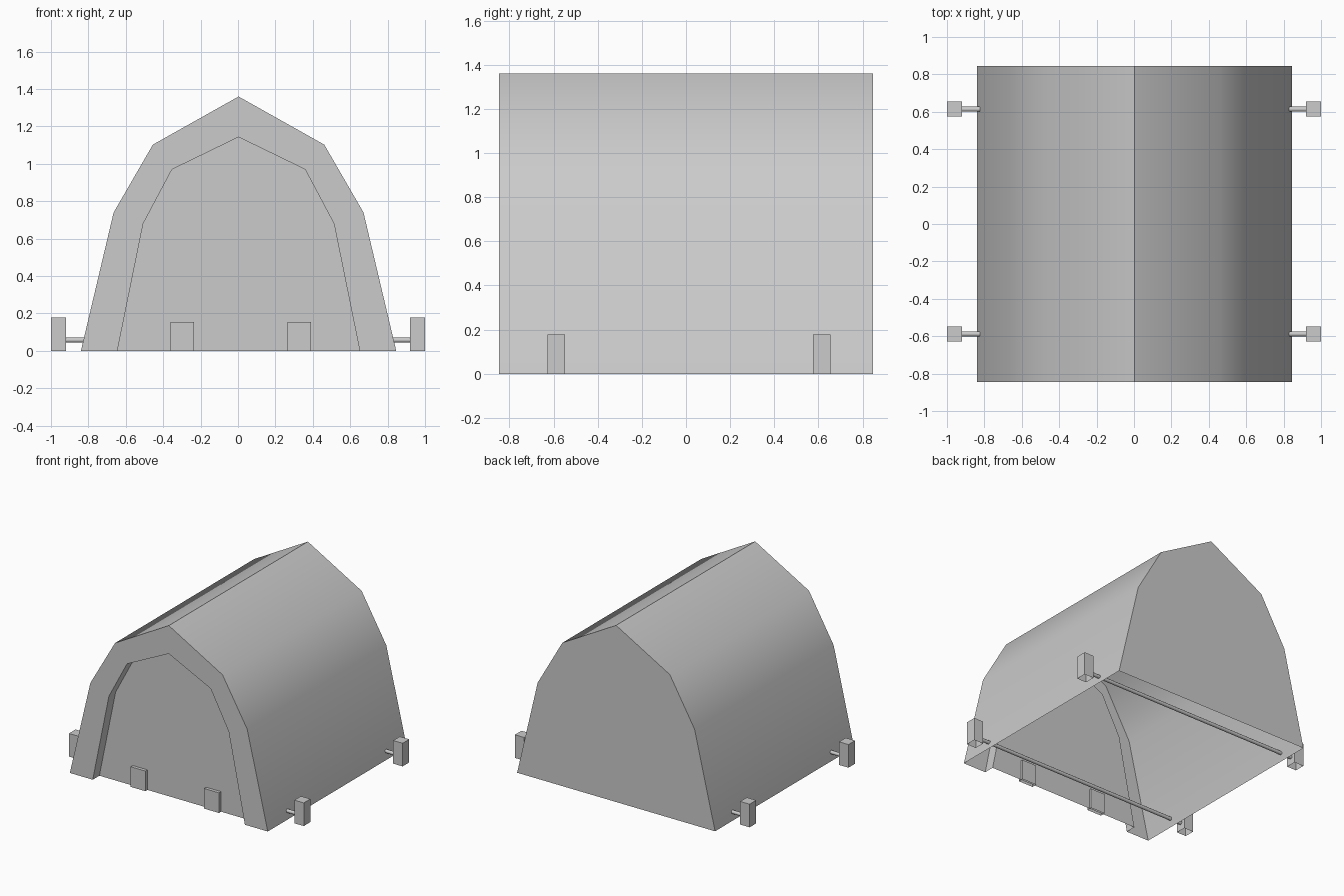
import bpy
import bmesh
import math
from mathutils import Matrix, Vector

cube = bpy.data.objects.get("Cube")
if cube:
    bpy.data.objects.remove(cube)

grey = bpy.data.materials.new("plain_grey")
grey.use_nodes = True
COLOUR = (0.6, 0.6, 0.6, 1)
grey.diffuse_color = COLOUR
grey.node_tree.nodes["Principled BSDF"].inputs["Base Color"].default_value = COLOUR

CENTRE = 0.003


def finish(bm, name, smooth=False):
    mesh = bpy.data.meshes.new(name)
    bm.to_mesh(mesh)
    bm.free()
    mesh.materials.append(grey)
    obj = bpy.data.objects.new(name, mesh)
    bpy.context.collection.objects.link(obj)
    if smooth:
        bpy.ops.object.select_all(action="DESELECT")
        obj.select_set(True)
        bpy.context.view_layer.objects.active = obj
        bpy.ops.object.shade_smooth_by_angle(angle=math.radians(35))
    return obj


def open_box(name, centre, size):
    """Box without its underside."""
    bm = bmesh.new()
    bmesh.ops.create_cube(bm, size=1, matrix=Matrix.Translation(centre) @ Matrix.Diagonal((*size, 1)))
    bm.normal_update()
    under = [f for f in bm.faces if f.normal.z < -0.9]
    bmesh.ops.delete(bm, geom=under, context="FACES_ONLY")
    return finish(bm, name)


def ring(bm, half, y):
    """Arched outline from left foot over the ridge to the right foot."""
    points = [(-x, z) for x, z in half] + [(x, z) for x, z in reversed(half[:-1])]
    return [bm.verts.new((CENTRE + x, y, z)) for x, z in points]


# Hollow arched shell, open underneath, with a recessed front panel
outer = [(0.843, 0), (0.668, 0.74), (0.458, 1.103), (0, 1.36)]
inner = [(0.648, 0), (0.51, 0.68), (0.356, 0.97), (0, 1.143)]
bm = bmesh.new()
rings = [ring(bm, outer, 0.846), ring(bm, outer, -0.846),
         ring(bm, inner, -0.846), ring(bm, inner, -0.765)]
for a, b in zip(rings, rings[1:]):
    for i in range(len(a) - 1):
        bm.faces.new((a[i], b[i], b[i + 1], a[i + 1]))
bm.faces.new(rings[0])
bm.faces.new(rings[-1][::-1])
finish(bm, "shell", smooth=True)

# Small blocks at the foot of the front panel
for side, x in (("right", -0.298), ("left", 0.328)):
    open_box(f"front_block_{side}", (x, -0.77, 0.077), (0.125, 0.04, 0.155))

# Axles through the shell with a block at each end
for place, y in (("front", -0.588), ("rear", 0.614)):
    bm = bmesh.new()
    turn = Matrix.Translation(Vector((0, y, 0.058))) @ Matrix.Rotation(math.pi / 2, 4, "Y")
    bmesh.ops.create_cone(bm, cap_ends=True, segments=12, radius1=0.0135,
                          radius2=0.0135, depth=1.85, matrix=turn)
    finish(bm, f"{place}_axle", smooth=True)
    for side, s in (("left", 1), ("right", -1)):
        open_box(f"{place}_{side}_block", (s * 0.96, y, 0.089), (0.08, 0.08, 0.178))
